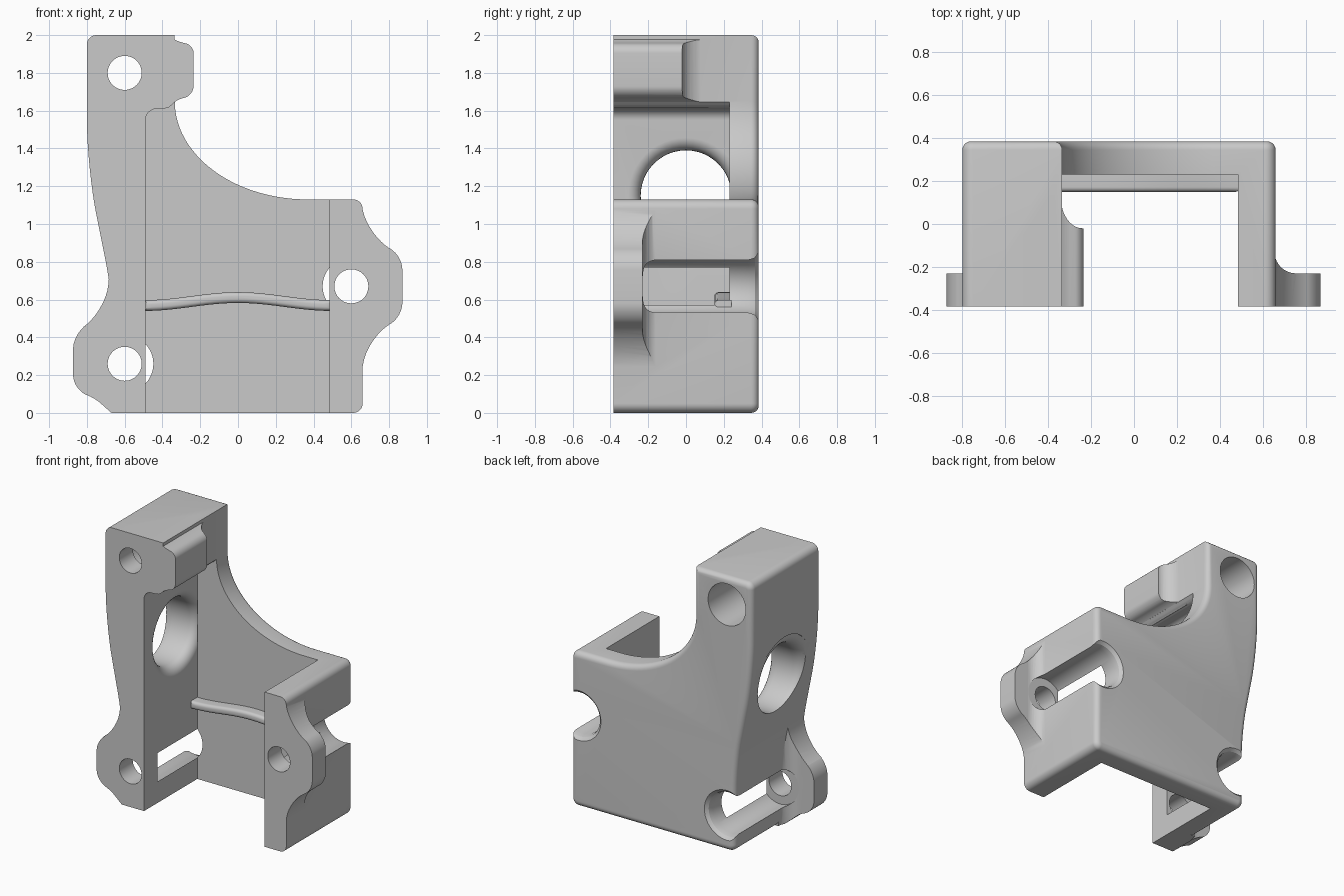
import bpy, bmesh, math
from mathutils import Vector

if "Cube" in bpy.data.objects:
    bpy.data.objects.remove(bpy.data.objects["Cube"])

grey = bpy.data.materials.new("bracket grey")
grey.use_nodes = True
colour = (0.59, 0.59, 0.59, 1)
grey.diffuse_color = colour
grey.node_tree.nodes["Principled BSDF"].inputs["Base Color"].default_value = colour

FRONT, BACK, PLATE = -0.385, 0.385, 0.23


def quarter(steps):
    """Sine and cosine pairs through a quarter turn."""
    angles = [math.pi / 2 * k / steps for k in range(steps + 1)]
    return [(math.sin(a), math.cos(a)) for a in angles]


def rounded(corners):
    """Outline from (x, z[, reach]) corners, each softened by an arc."""
    out = []
    for i, c in enumerate(corners):
        p = Vector(c[:2])
        if len(c) < 3:
            out.append(p)
            continue
        a = (Vector(corners[i - 1][:2]) - p).normalized() * c[2]
        b = (Vector(corners[(i + 1) % len(corners)][:2]) - p).normalized() * c[2]
        out += [p + a * (1 - s) + b * (1 - t) for s, t in quarter(8)]
    return out


def inset(outline, d):
    """Move an outline inwards by d with mitred corners."""
    pts = [Vector(p) for p in outline]
    area = sum(p.x * q.y - q.x * p.y for p, q in zip(pts, pts[1:] + pts[:1]))
    side = 1 if area > 0 else -1
    out = []
    for i, p in enumerate(pts):
        e = (p - pts[i - 1]).normalized()
        f = (pts[(i + 1) % len(pts)] - p).normalized()
        m, n = Vector((-e.y, e.x)), Vector((-f.y, f.x))
        out.append(p + (m + n) * side * d / (1 + m.dot(n)))
    return out


def skin(name, loops):
    """Closed solid through matching loops of points."""
    bm = bmesh.new()
    rings = [[bm.verts.new(p) for p in loop] for loop in loops]
    n = len(rings[0])
    for lower, upper in zip(rings, rings[1:]):
        for i in range(n):
            j = (i + 1) % n
            bm.faces.new((lower[i], lower[j], upper[j], upper[i]))
    bm.faces.new(rings[0])
    bm.faces.new(rings[-1])
    bmesh.ops.recalc_face_normals(bm, faces=bm.faces)
    mesh = bpy.data.meshes.new(name)
    bm.to_mesh(mesh)
    bm.free()
    mesh.materials.append(grey)
    obj = bpy.data.objects.new(name, mesh)
    bpy.context.collection.objects.link(obj)
    return obj


def prism(name, outline, start, end, radius=0):
    """Extrude an x-z outline along y, rounding the rim at the end."""
    layers = [(start, 0), (end, 0)]
    if radius:
        sign = 1 if end > start else -1
        layers[1:] = [(end - sign * radius * (1 - s), radius * (1 - c)) for s, c in quarter(5)]
    return skin(name, [[(p[0], y, p[1]) for p in inset(outline, d)] for y, d in layers])


def lathe(name, profile, centre, axis, sides=48):
    """Round solid from (radius, position) pairs along x or y."""
    loops = []
    for r, h in profile:
        loop = []
        for k in range(sides):
            a = 2 * math.pi * k / sides
            u, w = centre[0] + r * math.cos(a), centre[1] + r * math.sin(a)
            loop.append((u, h, w) if axis == "y" else (h, u, w))
        loops.append(loop)
    return skin(name, loops)


def combine(target, other, operation):
    mod = target.modifiers.new("combine", "BOOLEAN")
    mod.operation, mod.object, mod.solver = operation, other, "EXACT"
    graph = bpy.context.evaluated_depsgraph_get()
    mesh = bpy.data.meshes.new_from_object(target.evaluated_get(graph))
    target.modifiers.clear()
    target.data = mesh
    bpy.data.objects.remove(other)


# Outer shell: tall left wall, swooping back plate and short right wall
swoop = [(0.37 - 0.705 * c, 1.65 - 0.52 * s) for s, c in quarter(28)]
shell = rounded(
    [(-0.66, 0, 0.05), (-0.66, 0.6, 0.2), (-0.8, 1.3, 0.25), (-0.8, 2, 0.05), (-0.335, 2)]
    + swoop + [(0.66, 1.13, 0.05), (0.66, 0, 0.05)])
body = prism("bracket_body", shell, FRONT, BACK, 0.04)

# Open cavity between the walls
cavity = rounded([(-0.49, -0.2), (-0.49, 1.61, 0.06), (-0.37, 1.61, 0.03), (-0.32, 1.66),
                  (0.485, 1.66), (0.485, -0.2)])
combine(body, prism("cavity_cutter", cavity, -0.6, PLATE), "DIFFERENCE")


# Screw ears, each with a scooped rear face blending into the wall
def ear(name, corners, side, wall, back, shelf):
    lug = prism(name, rounded(corners), FRONT, back)
    scoop = [(wall + side * 0.1 * (1 - c), back - (back - shelf) * s) for s, c in quarter(10)]
    scoop += [(wall + side, shelf), (wall + side, 0.6), (wall, 0.6)]
    cutter = skin("scoop_cutter", [[(x, y, z) for x, y in scoop] for z in (-0.5, 2.5)])
    combine(lug, cutter, "DIFFERENCE")
    combine(body, lug, "UNION")


ear("right_ear", [(0.6, 1.1), (0.655, 1.1), (0.69, 0.94, 0.13), (0.87, 0.83, 0.07),
                  (0.87, 0.51, 0.07), (0.69, 0.4, 0.13), (0.655, 0.22), (0.6, 0.22)],
    1, 0.655, -0.13, -0.23)
ear("left_ear", [(-0.6, 0.75), (-0.68, 0.75), (-0.7, 0.53, 0.15), (-0.873, 0.42, 0.08),
                 (-0.873, 0.12, 0.08), (-0.76, 0.08, 0.04), (-0.67, 0), (-0.6, 0)],
    -1, -0.655, -0.13, -0.23)
ear("top_ear", [(-0.4, 2), (-0.37, 2), (-0.33, 1.97, 0.03), (-0.235, 1.945, 0.04),
                (-0.235, 1.68, 0.05), (-0.32, 1.66, 0.03), (-0.37, 1.615), (-0.4, 1.615)],
    1, -0.34, 0.12, -0.02)

# Screw holes with wide bores from the rear
for x, z, flare in ((-0.6, 1.8, 0), (-0.6, 0.26, 0.03), (0.6, 0.67, 0.03)):
    wide = 0.152
    hole = [(0.09, -0.6), (0.09, -0.23), (wide, -0.23), (wide, 0.33),
            (wide + flare * 0.3, 0.365), (wide + flare, BACK), (wide + flare, 0.5)]
    combine(body, lathe("hole_cutter", hole, (x, z), "y"), "DIFFERENCE")

# Round window in the left wall with softened rims
window = [(0.31 - 0.07 * s, -0.4895 - 0.07 * (1 - c)) for s, c in quarter(6)]
window += [(0.24 + 0.08 * (1 - c), -0.7 - 0.09 * s) for s, c in quarter(6)]
window.append((0.32, -1))
combine(body, lathe("window_cutter", window, (0, 1.15), "x"), "DIFFERENCE")

# Arched rib across the inside of the back plate
xs = [-0.495 + 0.99 * k / 24 for k in range(25)]
arch = [0.54 + 0.042 * (0.5 + 0.5 * math.cos(math.pi * x / 0.495)) for x in xs]
band = list(zip(xs, arch)) + [(x, z + 0.057) for x, z in zip(xs[::-1], arch[::-1])]
rib = prism("arched_rib", band, 0.24, 0.15, 0.022)

bpy.ops.object.select_all(action="DESELECT")
for obj in (body, rib):
    obj.select_set(True)
bpy.context.view_layer.objects.active = body
bpy.ops.object.shade_smooth_by_angle(angle=math.radians(30))
